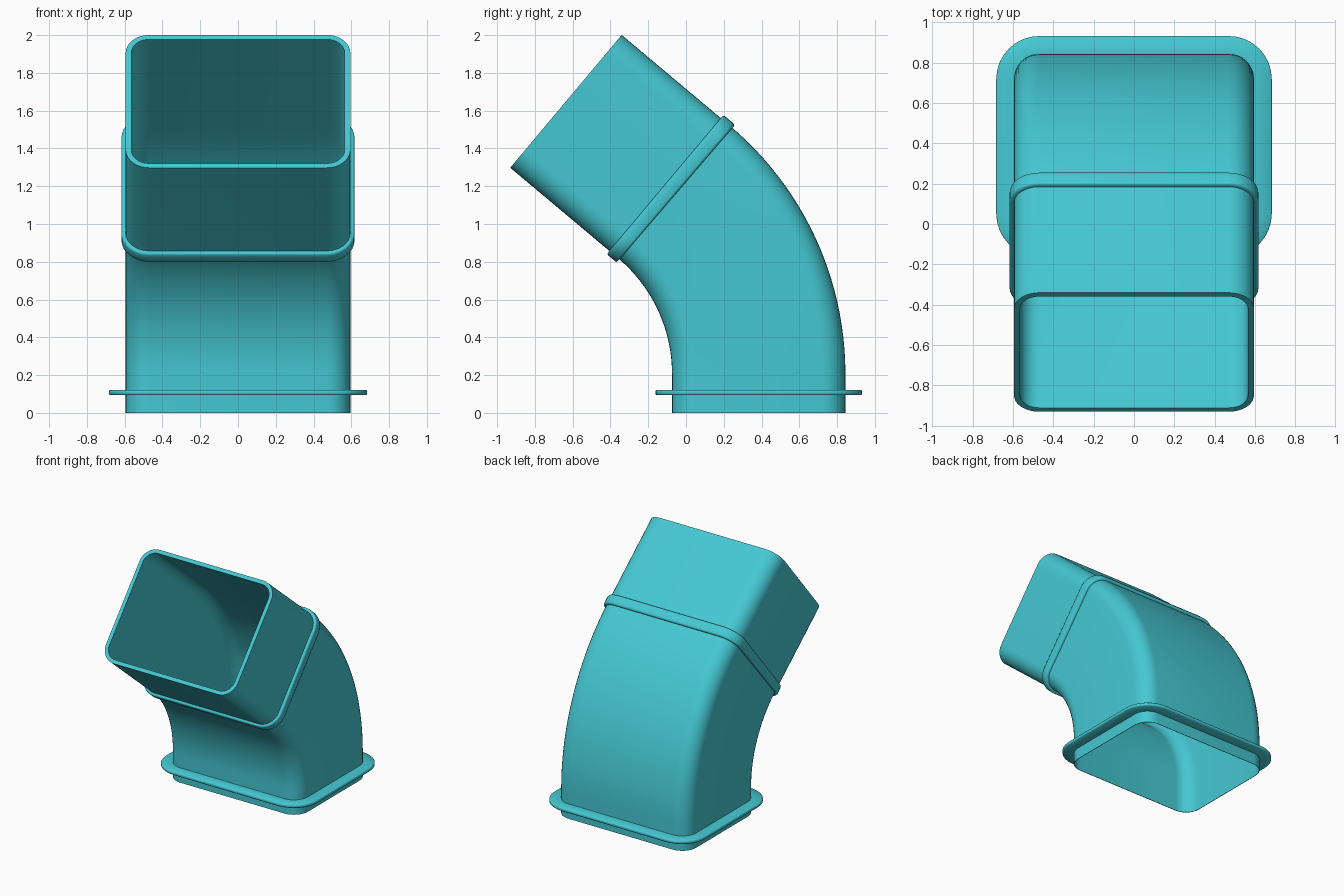
import bpy, bmesh, math
from mathutils import Vector

if "Cube" in bpy.data.objects:
    bpy.data.objects.remove(bpy.data.objects["Cube"])

HX, HY, RAD = 0.595, 0.459, 0.125      # half section and corner radius
Y0, Z0 = 0.385, 0.206                  # base centre, height where the bend starts
RC, ANG = 1.259, math.radians(50)      # bend radius at the centre line, bend angle
ARC = RC * ANG
END = Z0 + ARC                         # path length where the bend ends
SOCKET = 0.745

mat = bpy.data.materials.new("teal_plastic")
mat.diffuse_color = (0.06, 0.58, 0.65, 1)
mat.use_nodes = True
mat.node_tree.nodes["Principled BSDF"].inputs["Base Color"].default_value = mat.diffuse_color


def frame(s):
    """Centre, in-plane outward direction at path length s."""
    a = min(max((s - Z0) / RC, 0), ANG)
    u = Vector((0, math.cos(a), math.sin(a)))
    t = Vector((0, -math.sin(a), math.cos(a)))
    extra = s - Z0 if s < Z0 else max(s - END, 0)
    return Vector((0, Y0 - RC, Z0)) + u * RC + t * extra, u


def ring(s, off, seg=8):
    """Rounded rectangle at path length s, grown by off."""
    c, u = frame(s)
    r = RAD + off
    pts = []
    for k, (sx, sy) in enumerate(((1, 1), (-1, 1), (-1, -1), (1, -1))):
        for i in range(seg + 1):
            a = math.pi / 2 * (k + i / seg)
            x = sx * (HX - RAD) + r * math.cos(a)
            v = sy * (HY - RAD) + r * math.sin(a)
            pts.append(c + Vector((x, 0, 0)) + u * v)
    return pts


def loft(name, stations, closed=False):
    bm = bmesh.new()
    rings = [[bm.verts.new(p) for p in ring(s, o)] for s, o in stations]
    pairs = list(zip(rings, rings[1:]))
    if closed:
        pairs.append((rings[-1], rings[0]))
    for a, b in pairs:
        n = len(a)
        for i in range(n):
            j = (i + 1) % n
            bm.faces.new((a[i], a[j], b[j], b[i]))
    me = bpy.data.meshes.new(name)
    bm.to_mesh(me)
    bm.free()
    ob = bpy.data.objects.new(name, me)
    bpy.context.collection.objects.link(ob)
    me.materials.append(mat)
    bpy.context.view_layer.objects.active = ob
    ob.select_set(True)
    bpy.ops.object.shade_smooth_by_angle(angle=math.radians(46))
    ob.select_set(False)
    return ob


# pipe: outer skin up to the open rim, then back down inside to a thin lower edge
N = 24
bend = [Z0 + ARC * i / N for i in range(N + 1)]
outer = [(0, 0)] + [(s, 0) for s in bend] + [(END + SOCKET, 0)]
inner = [(END + SOCKET, -0.03)]
inner += [(s, -0.004 - 0.026 * s / END) for s in reversed(bend)] + [(0, -0.004)]
loft("bent_pipe", outer + inner, closed=True)

# thin mounting flange near the base
loft("base_flange", [(0.094, 0), (0.094, 0.083), (0.099, 0.088),
                     (0.116, 0.088), (0.121, 0.083), (0.121, 0)])

# raised collar between the bend and the straight socket
a, b, h = END - 0.015, END + 0.06, 0.022
loft("collar", [(a, 0), (a, h - 0.01), (a + 0.004, h - 0.003), (a + 0.012, h),
                (b - 0.012, h), (b - 0.004, h - 0.003), (b, h - 0.01), (b, 0)])
